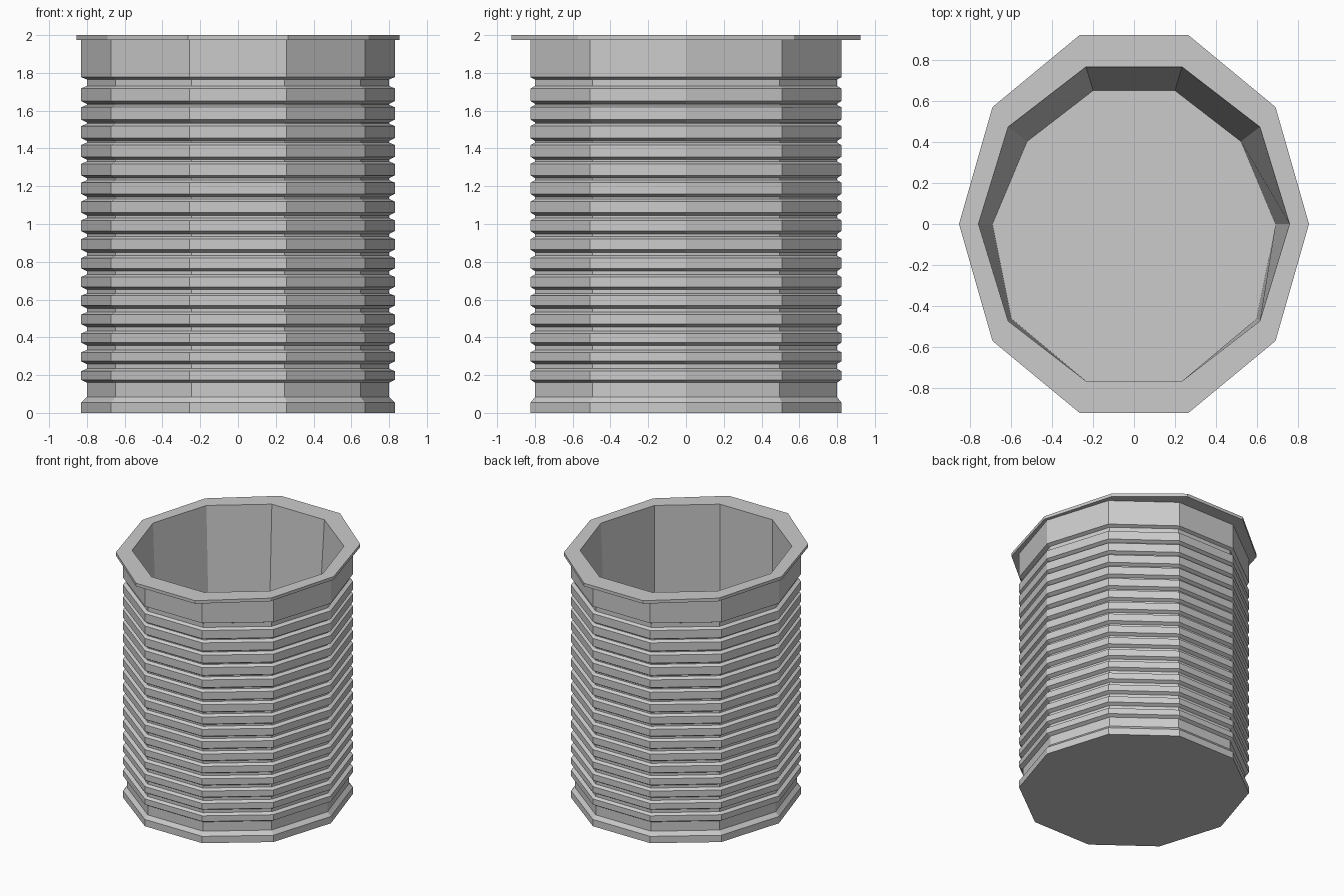
import bpy, bmesh, math

if "Cube" in bpy.data.objects:
    bpy.data.objects.remove(bpy.data.objects["Cube"])

SIDES = 10
bm = bmesh.new()


def ring(rx, ry, z, scale=lambda s: 1.0):
    """Ten-sided ring; scale depends on the sine of the corner angle."""
    verts = []
    for i in range(SIDES):
        a = 2 * math.pi * i / SIDES
        k = scale(math.sin(a))
        verts.append(bm.verts.new((rx * k * math.cos(a), ry * k * math.sin(a), z)))
    return verts


def bridge(lower, upper):
    for i in range(SIDES):
        j = (i + 1) % SIDES
        bm.faces.new((lower[i], lower[j], upper[j], upper[i]))


OUT = (0.83, 0.865)      # rib crests
GROOVE = (0.80, 0.84)    # between the ribs

# Base band and the wide groove above it
rings = [ring(*OUT, 0.0), ring(*OUT, 0.055), ring(*GROOVE, 0.085)]

# Sixteen ribs, growing slightly taller toward the top
for n in range(16):
    z = 0.198 + 0.0991 * n
    h = 0.023 + 0.0007 * n
    rings += [ring(*GROOVE, z - h - 0.015), ring(*OUT, z - h),
              ring(*OUT, z + h), ring(*GROOVE, z + h + 0.013)]

# Plain upper band, flared lip and mouth
rings += [ring(*GROOVE, 1.765), ring(*OUT, 1.777), ring(*OUT, 1.975),
          ring(0.855, 0.972, 1.975), ring(0.855, 0.972, 2.0),
          ring(0.76, 0.807, 2.0)]


# Inner wall: leans inward at the back, upright at the front
def lean(s):
    return max(0.85, min(1.0, 0.91 - 0.11 * s))


rings.append(ring(0.76, 0.807, 0.10, lean))

for a, b in zip(rings, rings[1:]):
    bridge(a, b)
bm.faces.new(rings[0][::-1])   # underside
bm.faces.new(rings[-1])        # inner floor
bmesh.ops.recalc_face_normals(bm, faces=bm.faces)

mesh = bpy.data.meshes.new("ribbed_tub")
bm.to_mesh(mesh)
bm.free()
bpy.context.collection.objects.link(bpy.data.objects.new("ribbed_tub", mesh))
